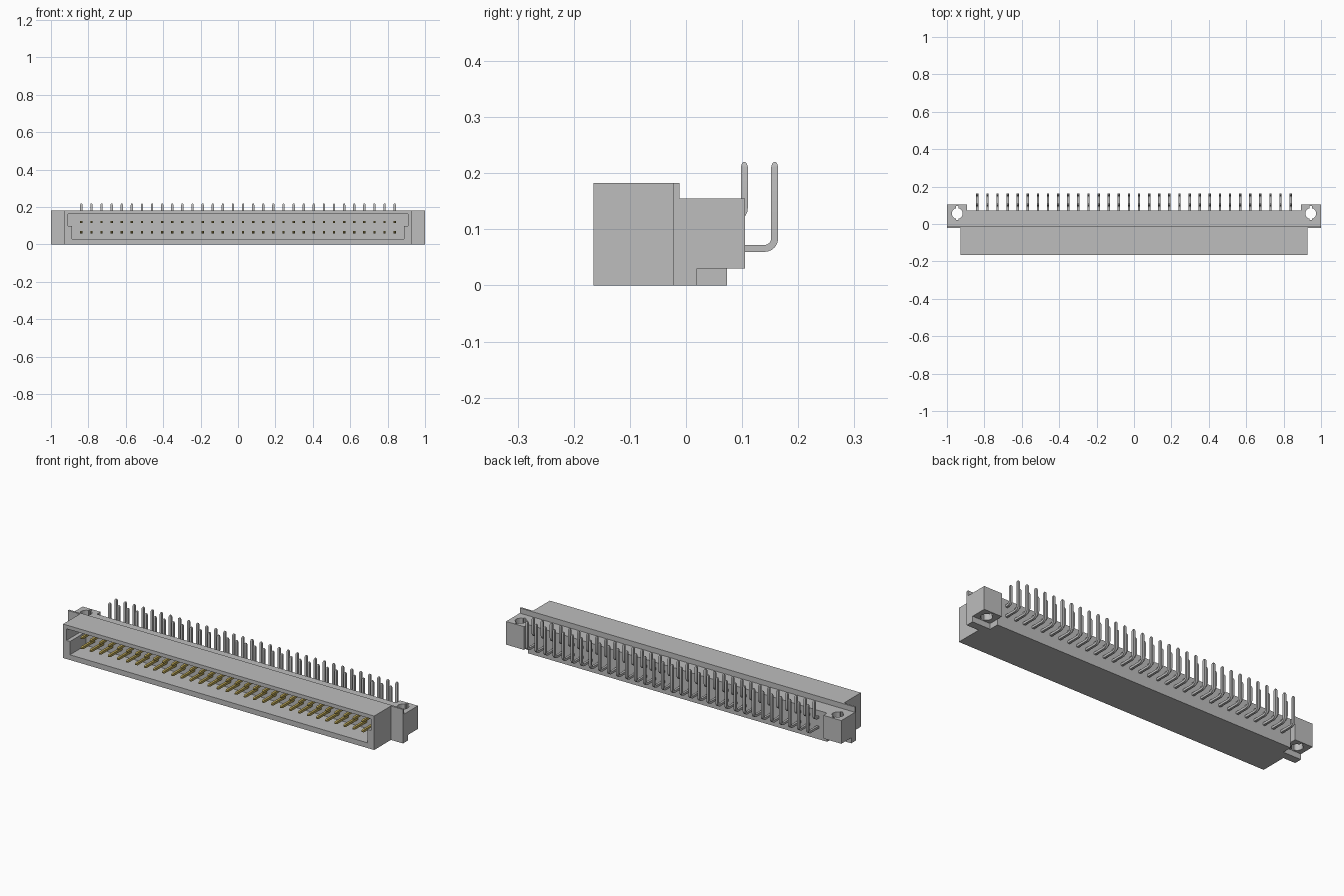
import bpy, bmesh, math
from mathutils import Vector

old = bpy.data.objects.get("Cube")
if old:
    bpy.data.objects.remove(old, do_unlink=True)


def material(name, rgb):
    m = bpy.data.materials.new(name)
    m.use_nodes = True
    m.diffuse_color = (*rgb, 1)
    m.node_tree.nodes["Principled BSDF"].inputs["Base Color"].default_value = (*rgb, 1)
    return m


GREY = material("light grey", (0.51, 0.51, 0.51))
GOLD = material("gold", (0.52, 0.40, 0.10))


def finish(name, bm, mat):
    bmesh.ops.recalc_face_normals(bm, faces=bm.faces)
    me = bpy.data.meshes.new(name)
    bm.to_mesh(me)
    bm.free()
    me.materials.append(mat)
    ob = bpy.data.objects.new(name, me)
    bpy.context.collection.objects.link(ob)
    return ob


def prism(name, points, depth, mat=GREY):
    """Extrude a closed 3D outline along a vector."""
    bm = bmesh.new()
    face = bm.faces.new([bm.verts.new(p) for p in points])
    ext = bmesh.ops.extrude_face_region(bm, geom=[face])
    moved = [g for g in ext["geom"] if isinstance(g, bmesh.types.BMVert)]
    bmesh.ops.translate(bm, verts=moved, vec=Vector(depth))
    return finish(name, bm, mat)


def box(name, x, y, z, mat=GREY):
    pts = [(x[0], y[0], z[0]), (x[1], y[0], z[0]), (x[1], y[1], z[0]), (x[0], y[1], z[0])]
    return prism(name, pts, (0, 0, z[1] - z[0]), mat)


def cut(ob, cutter):
    cutter.hide_render = True
    mod = ob.modifiers.new("cut", 'BOOLEAN')
    mod.operation, mod.solver, mod.object = 'DIFFERENCE', 'EXACT', cutter
    bpy.context.view_layer.objects.active = ob
    bpy.ops.object.modifier_apply(modifier=mod.name)
    bpy.data.objects.remove(cutter, do_unlink=True)


def pin_row(name, path, mat):
    """Sweep a square section along (y, z, half width) points, repeated in x."""
    bm = bmesh.new()
    rings = []
    for i, (y, z, r) in enumerate(path):
        a, b = path[max(i - 1, 0)], path[min(i + 1, len(path) - 1)]
        t = Vector((0, b[0] - a[0], b[1] - a[1])).normalized()
        n = Vector((0, -t.z, t.y))
        rings.append([bm.verts.new(Vector((sx * r - PITCH * (COUNT - 1) / 2, y, z)) + n * sn * r)
                      for sx, sn in ((-1, -1), (1, -1), (1, 1), (-1, 1))])
    for a, b in zip(rings, rings[1:]):
        for k in range(4):
            bm.faces.new((a[k], a[(k + 1) % 4], b[(k + 1) % 4], b[k]))
    bm.faces.new(rings[0])
    bm.faces.new(rings[-1])
    ob = finish(name, bm, mat)
    arr = ob.modifiers.new("row", 'ARRAY')
    arr.count = COUNT
    arr.use_relative_offset = False
    arr.use_constant_offset = True
    arr.constant_offset_displace = (PITCH, 0, 0)
    return ob


PITCH, COUNT, HALF = 0.05404, 32, 0.0062

# Front shroud with its keyed opening
shell = box("front_shroud", (-0.928, 0.928), (-0.165, -0.022), (0, 0.183))
right_side = [(0.887, 0.028), (0.887, 0.1), (0.908, 0.1), (0.908, 0.163)]
outline = right_side + [(-x, z) for x, z in reversed(right_side)]
cut(shell, prism("opening_cutter", [(x, -0.2, z) for x, z in outline], (0, 0.17, 0)))

# Flange plate and rear body
box("flange_plate", (-1, 1), (-0.022, -0.012), (0, 0.183))
box("rear_body", (-0.893, 0.893), (-0.012, 0.073), (0, 0.155))

# Mounting ears with slotted screw holes
ear_profile = [(-0.012, 0), (0.02, 0), (0.02, 0.03), (0.105, 0.03),
               (0.105, 0.155), (-0.012, 0.155)]
for side, s in (("left", 1), ("right", -1)):
    ear = prism(side + "_ear", [(s * 0.893, y, z) for y, z in ear_profile], (s * 0.107, 0, 0))
    cx, cy, r = s * 0.945, 0.056, 0.029
    ring = [(cx + r * math.cos(a * math.tau / 24), cy + r * math.sin(a * math.tau / 24), -0.1)
            for a in range(24)]
    cut(ear, prism("hole_cutter", ring, (0, 0, 0.4)))
    cut(ear, box("slot_cutter", (cx - 0.007, cx + 0.007), (cy - 0.035, cy + 0.041), (-0.1, 0.3)))

# Contacts: gold blades in front, bent tails behind
for row, z, y_tail in (("upper", 0.12, 0.104), ("lower", 0.066, 0.158)):
    pin_row(row + "_contacts", [(-0.14, z, 0.003), (-0.13, z, HALF), (-0.028, z, HALF)], GOLD)
    bend = 0.018
    path = [(0.07, z, HALF)]
    for k in range(7):
        a = k / 6 * math.pi / 2
        path.append((y_tail - bend + bend * math.sin(a), z + bend - bend * math.cos(a), HALF))
    path += [(y_tail, 0.211, HALF), (y_tail, 0.217, 0.0045), (y_tail, 0.22, 0.002)]
    tails = pin_row(row + "_tails", path, GREY)
    bpy.ops.object.select_all(action='DESELECT')
    tails.select_set(True)
    bpy.context.view_layer.objects.active = tails
    bpy.ops.object.shade_smooth_by_angle(angle=math.radians(30))
